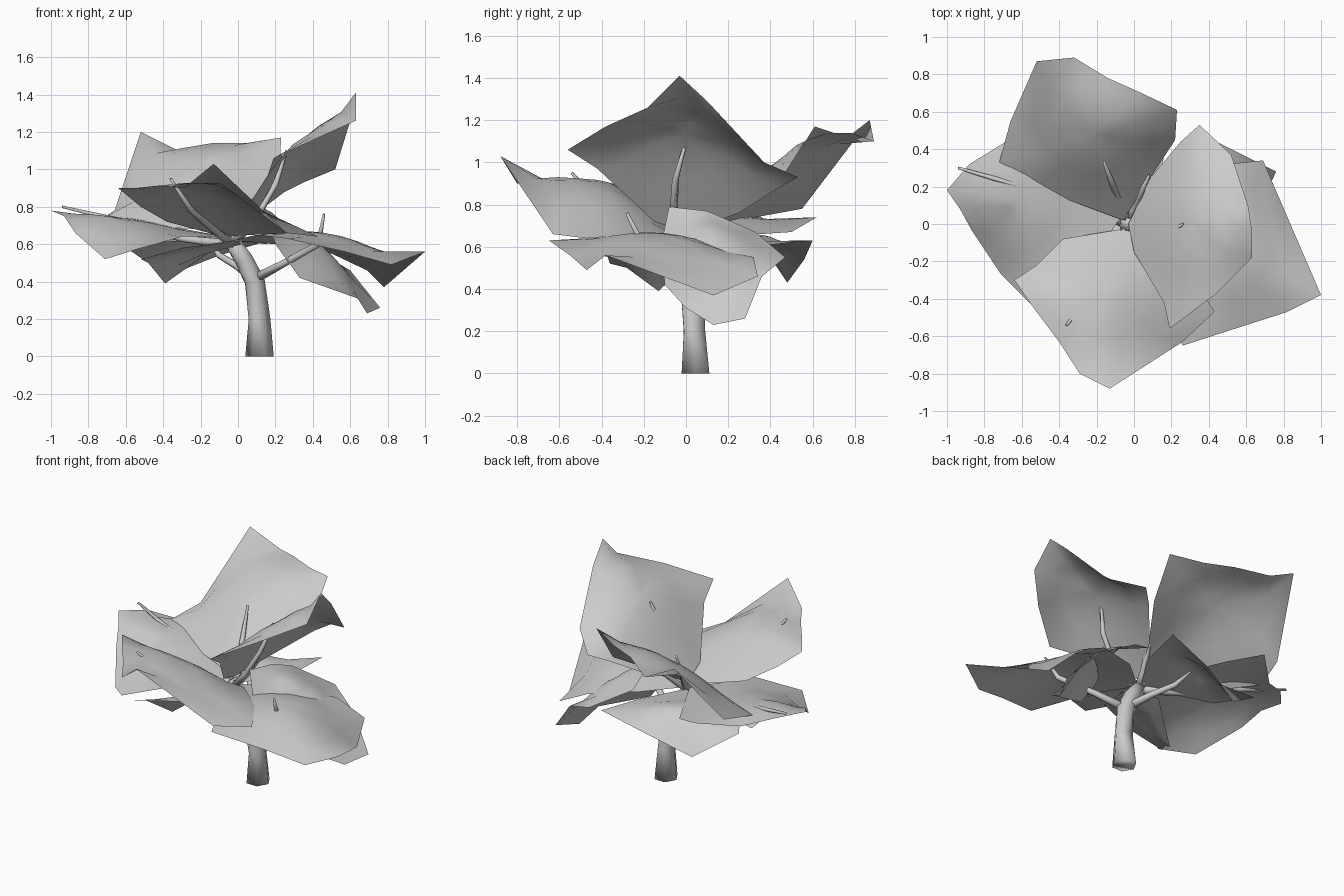
import bpy
import bmesh
import math
from mathutils import Vector

start_cube = bpy.data.objects.get("Cube")
if start_cube:
    bpy.data.objects.remove(start_cube, do_unlink=True)

# One plain grey for bark and foliage
grey = bpy.data.materials.new("plain_grey")
grey.use_nodes = True
tone = (0.6, 0.6, 0.6, 1)
grey.diffuse_color = tone
grey.node_tree.nodes["Principled BSDF"].inputs["Base Color"].default_value = tone


def finish(bm, name):
    """Turn a bmesh into a smooth shaded object."""
    for face in bm.faces:
        face.smooth = True
    mesh = bpy.data.meshes.new(name)
    bm.to_mesh(mesh)
    bm.free()
    mesh.materials.append(grey)
    obj = bpy.data.objects.new(name, mesh)
    bpy.context.scene.collection.objects.link(obj)
    return obj


def add_limb(name, path, radii, sides=6):
    """Loft a tapering tube along a path of points."""
    bm = bmesh.new()
    points = [Vector(p) for p in path]
    rings = []
    for i, point in enumerate(points):
        before = points[max(i - 1, 0)]
        after = points[min(i + 1, len(points) - 1)]
        turn = (after - before).to_track_quat("Z", "Y")
        if name == "trunk" and i == 0:
            turn.identity()
        ring = []
        for k in range(sides):
            angle = math.tau * k / sides
            offset = Vector((math.cos(angle), math.sin(angle), 0)) * radii[i]
            ring.append(bm.verts.new(point + turn @ offset))
        rings.append(ring)
    for low, high in zip(rings, rings[1:]):
        for k in range(sides):
            n = (k + 1) % sides
            bm.faces.new((low[k], low[n], high[n], high[k]))
    bm.faces.new(list(reversed(rings[0])))
    bm.faces.new(rings[-1])
    bmesh.ops.recalc_face_normals(bm, faces=bm.faces)
    return finish(bm, name)


def add_canopy(name, outline, bulge, steps=5):
    """Span an outline with rings that rise to a domed middle."""
    bm = bmesh.new()
    rim = [Vector(p) for p in outline]
    middle = sum(rim, Vector()) / len(rim)
    count = len(rim)
    rings = []
    for s in range(1, steps + 1):
        t = s / steps
        lift = Vector((0, 0, bulge * (1 - t * t)))
        rings.append([bm.verts.new(middle.lerp(p, t) + lift) for p in rim])
    hub = bm.verts.new(middle + Vector((0, 0, bulge)))
    for k in range(count):
        n = (k + 1) % count
        bm.faces.new((hub, rings[0][k], rings[0][n]))
        for inner, outer in zip(rings, rings[1:]):
            bm.faces.new((inner[k], outer[k], outer[n], inner[n]))
    # Soften the inside while the rim stays put
    inside = [hub] + [v for ring in rings[:-1] for v in ring]
    for _ in range(4):
        bmesh.ops.smooth_vert(bm, verts=inside, factor=0.5,
                              use_axis_x=True, use_axis_y=True, use_axis_z=True)
    bmesh.ops.recalc_face_normals(bm, faces=bm.faces)
    bm.normal_update()
    if sum(face.normal.z for face in bm.faces) < 0:
        bmesh.ops.reverse_faces(bm, faces=bm.faces)
    return finish(bm, name)


# Leaning trunk
add_limb("trunk",
         [(.115, .045, 0), (.115, .04, .2), (.09, .03, .4), (.03, .02, .52), (-.05, 0, .64)],
         [.076, .058, .056, .052, .04], sides=6)

# Branches, each just piercing its canopy sheet
fork = (-.03, 0, .6)
branches = {
    "front_branch": [fork, (-.12, -.2, .67), (-.25, -.4, .78), (-.36, -.54, .95)],
    "upper_left_branch": [fork, (.1, -.06, .74), (.2, -.05, .92), (.26, 0, 1.1)],
    "rear_branch": [fork, (-.06, .1, .68), (-.11, .2, .8), (-.16, .33, .98)],
    "right_branch": [fork, (-.3, .1, .63), (-.6, .2, .72), (-.94, .3, .8)],
    "lower_left_branch": [(.08, .03, .41), (.25, -.07, .5), (.43, -.2, .6), (.46, -.28, .76)],
    "rear_left_branch": [fork, (0, .08, .66), (.03, .15, .73), (.08, .26, .84)],
    "lower_rear_branch": [(.08, .03, .42), (0, .15, .48), (-.1, .26, .54), (-.16, .34, .62)],
}
for name, path in branches.items():
    add_limb(name, path, [.028, .02, .017, .007])

# Broad curling canopy sheets
add_canopy("rear_canopy", [
    (-.52, .87, 1.2), (-.32, .89, 1.1), (-.14, .78, 1.14), (.04, .7, 1.14),
    (.23, .61, 1.17), (.22, .45, .92), (.09, .25, .8), (-.06, .02, .65),
    (-.22, .08, .68), (-.54, .2, .7), (-.72, .33, .74), (-.66, .55, .78)], .12)
add_canopy("upper_left_canopy", [
    (.63, -.03, 1.41), (.63, -.18, 1.26), (.43, -.38, 1.17), (.19, -.56, 1.06),
    (.16, -.42, .97), (0, -.15, .72), (-.03, 0, .67), (.09, .25, .76),
    (.25, .44, .88), (.35, .53, .93), (.52, .37, 1), (.61, .1, 1.29)], .13)
add_canopy("front_canopy", [
    (-.64, -.3, .9), (-.55, -.43, .9), (-.4, -.63, .91), (-.29, -.8, .9),
    (-.13, -.88, 1.03), (.26, -.63, .66), (.43, -.47, .64), (.3, -.25, .66),
    (.08, -.05, .65), (-.08, -.03, .64), (-.38, -.08, .72), (-.52, -.22, .8)], .11)
add_canopy("right_canopy", [
    (-1, .18, .78), (-.88, .32, .76), (-.7, .43, .7), (-.5, .62, .74),
    (-.3, .5, .67), (-.06, .05, .64), (-.3, -.3, .64), (-.55, -.43, .57),
    (-.71, -.27, .52), (-.87, -.03, .66), (-.93, .08, .75)], .06)
add_canopy("left_canopy", [
    (.26, -.65, .63), (.57, -.55, .56), (.82, -.47, .49), (1, -.38, .56),
    (.78, .13, .37), (.69, .34, .46), (.5, .32, .55), (.2, .2, .6),
    (-.03, 0, .62), (.1, -.3, .65)], .11)
add_canopy("lower_left_canopy", [
    (.14, -.08, .79), (.18, .1, .77), (.16, .33, .67), (.38, .47, .55),
    (.6, .36, .46), (.76, .28, .26), (.69, .13, .23), (.64, 0, .31),
    (.33, -.1, .42), (.2, -.12, .6)], .12)
add_canopy("lower_rear_canopy", [
    (.2, .6, .63), (-.1, .56, .54), (-.38, .48, .43), (-.64, .36, .61),
    (-.5, .15, .61), (-.05, 0, .62), (.15, .3, .6)], .08)
add_canopy("lower_right_canopy", [
    (-.52, -.36, .52), (-.48, -.28, .5), (-.39, -.13, .39), (-.15, .05, .56),
    (.02, -.08, .6), (-.02, -.3, .62), (-.3, -.38, .58)], .02)
